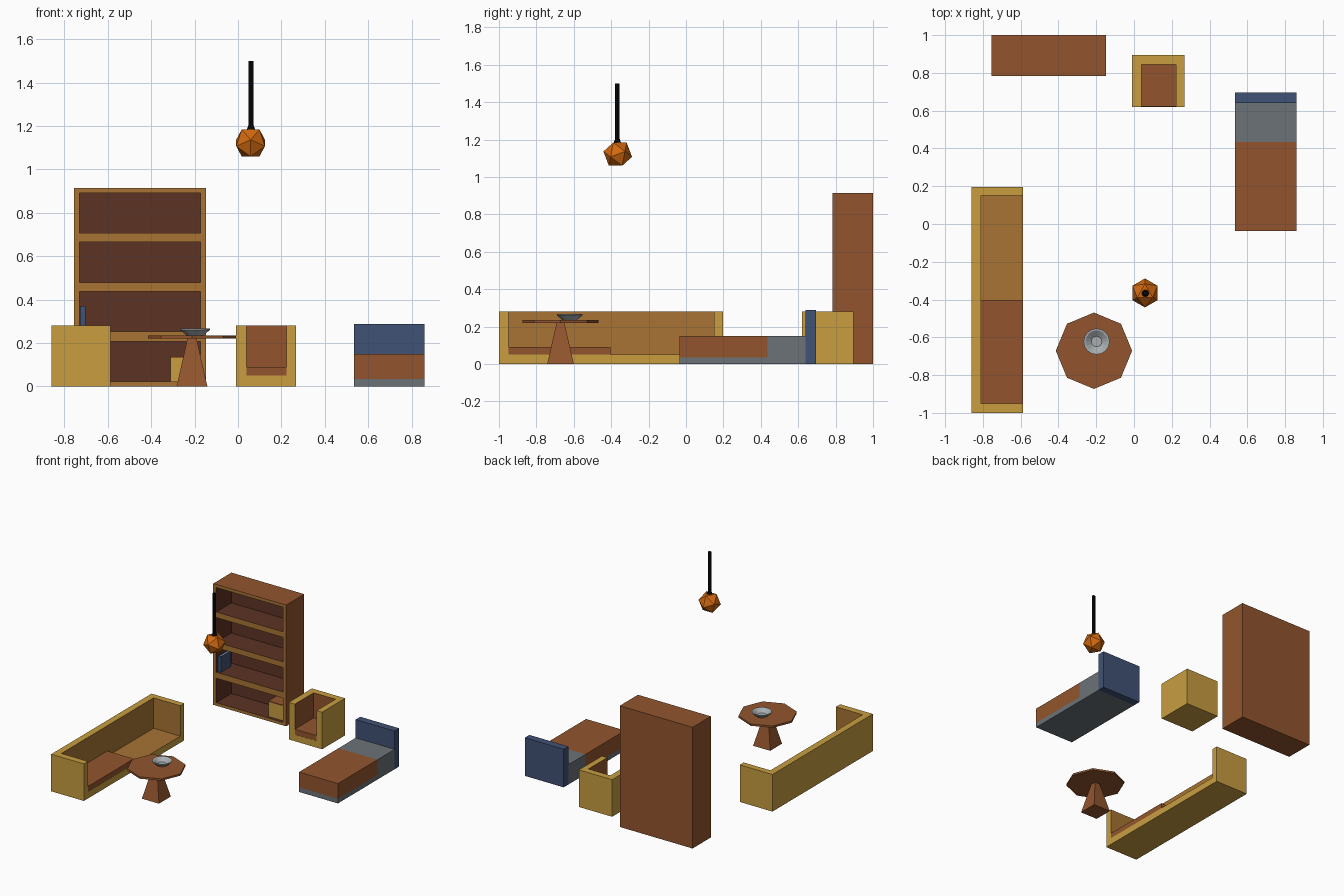
import bpy, bmesh, math
from mathutils import Vector, Matrix

if "Cube" in bpy.data.objects:
    bpy.data.objects.remove(bpy.data.objects["Cube"])


def material(name, hexcode):
    lin = []
    for i in (0, 2, 4):
        c = int(hexcode[i:i + 2], 16) / 255
        lin.append(c / 12.92 if c <= 0.04045 else ((c + 0.055) / 1.055) ** 2.4)
    m = bpy.data.materials.new(name)
    m.diffuse_color = (*lin, 1)
    m.use_nodes = True
    m.node_tree.nodes["Principled BSDF"].inputs["Base Color"].default_value = m.diffuse_color
    return m


YELLOW = material("mustard yellow", "C89D40")
BROWN = material("wood brown", "92552D")
TAN = material("tan", "A87434")
DARK = material("dark brown", "5C3324")
BLUE = material("slate blue", "405275")
GREY = material("bedding grey", "6C7277")
SILVER = material("light grey", "A8AEB0")
ORANGE = material("lamp orange", "D2690F")
BLACK = material("cord black", "0A0A0A")


def finish(name, bm, mats, rule=None):
    """Turn a bmesh into an object; rule(face) gives the material index."""
    bmesh.ops.recalc_face_normals(bm, faces=bm.faces)
    if rule:
        for f in bm.faces:
            f.material_index = rule(f)
    me = bpy.data.meshes.new(name)
    bm.to_mesh(me)
    bm.free()
    for m in mats:
        me.materials.append(m)
    ob = bpy.data.objects.new(name, me)
    bpy.context.collection.objects.link(ob)
    return ob


def add_box(bm, x0, x1, y0, y1, z0, z1):
    mat = Matrix.Translation(((x0 + x1) / 2, (y0 + y1) / 2, (z0 + z1) / 2)) \
        @ Matrix.Diagonal((x1 - x0, y1 - y0, z1 - z0, 1))
    bmesh.ops.create_cube(bm, size=1, matrix=mat)


def box(name, mat, *dims):
    bm = bmesh.new()
    add_box(bm, *dims)
    return finish(name, bm, [mat])


def cone(name, mat, loc, r1, r2, h, n, turn=0.0):
    bm = bmesh.new()
    bmesh.ops.create_cone(bm, cap_ends=True, segments=n, radius1=r1, radius2=r2, depth=h,
                          matrix=Matrix.Translation(loc) @ Matrix.Rotation(turn, 4, 'Z'))
    return finish(name, bm, [mat])


def tub_seat(name, plan, floor, inner):
    """U-shaped walls with a floor between them; inside faces get another colour."""
    bm = bmesh.new()
    base = bm.faces.new([bm.verts.new((x, y, 0)) for x, y in plan])
    ext = bmesh.ops.extrude_face_region(bm, geom=[base], use_keep_orig=True)["geom"]
    for v in ext:
        if isinstance(v, bmesh.types.BMVert):
            v.co.z = 0.28
    add_box(bm, *floor, 0, 0.05)
    xs, ys = [p[0] for p in plan], [p[1] for p in plan]

    def rule(f):
        c = f.calc_center_median()
        inside = (min(xs) + .005 < c.x < max(xs) - .005 and
                  min(ys) + .005 < c.y < max(ys) - .005 and 0.005 < c.z < 0.275)
        # arm inner faces run out to the open side but stay inside in the middle
        return 1 if inside else 0
    return finish(name, bm, [YELLOW, inner], rule)


# Sofa, open towards +x
tub_seat("sofa_frame",
         [(-.86, -1), (-.587, -1), (-.587, -.95), (-.81, -.95),
          (-.81, .15), (-.587, .15), (-.587, .197), (-.86, .197)],
         (-.81, -.587, -.95, .15), TAN)
box("sofa_cushion", BROWN, -.81, -.588, -.95, -.403, .05, .09)

# Armchair, open towards -y
tub_seat("armchair_frame",
         [(-.01, .62), (.04, .62), (.04, .845), (.223, .845),
          (.223, .62), (.268, .62), (.268, .895), (-.01, .895)],
         (.04, .223, .62, .845), BROWN)
box("armchair_cushion", BROWN, .04, .223, .621, .845, .05, .09)

# Bookcase: one box, cut into a grid, openings pushed in
X0, X1, Y0, Y1, ZT = -.755, -.147, .783, 1.0, .915
openings = [(.023, .207), (.252, .437), (.48, .665), (.707, .892)]
bm = bmesh.new()
add_box(bm, X0, X1, Y0, Y1, 0, ZT)
cuts = [((x, 0, 0), (1, 0, 0)) for x in (X0 + .025, X1 - .025)]
cuts += [((0, 0, z), (0, 0, 1)) for pair in openings for z in pair]
for co, no in cuts:
    bmesh.ops.bisect_plane(bm, geom=bm.verts[:] + bm.edges[:] + bm.faces[:],
                           plane_co=co, plane_no=no)
bm.normal_update()
holes = []
for f in bm.faces:
    c = f.calc_center_median()
    if f.normal.y < -.9 and X0 + .03 < c.x < X1 - .03 and any(a < c.z < b for a, b in openings):
        holes.append(f)
for f in bmesh.ops.extrude_discrete_faces(bm, faces=holes)["faces"]:
    bmesh.ops.translate(bm, verts=f.verts[:], vec=(0, .18, 0))


def shelf_rule(f):
    c = f.calc_center_median()
    if c.y < Y0 + .001:
        return 1
    if X0 + .01 < c.x < X1 - .01 and c.y < Y1 - .01 and .01 < c.z < ZT - .01:
        return 2
    return 0


finish("bookcase", bm, [BROWN, TAN, DARK], shelf_rule)

# Book on the second shelf: covers, spine and pages
bm = bmesh.new()
add_box(bm, -.728, -.723, .80, .92, .252, .37)
add_box(bm, -.708, -.703, .80, .92, .252, .37)
add_box(bm, -.723, -.708, .80, .805, .252, .37)
finish("book_cover", bm, [BLUE])
box("book_pages", SILVER, -.723, -.708, .805, .918, .252, .366)

# Storage box on the bottom shelf
box("storage_box", YELLOW, -.31, -.18, .805, .93, .023, .132)
box("storage_box_lid", BROWN, -.31, -.18, .805, .93, .132, .14)

# Bed
box("bed_base", GREY, .535, .86, -.036, .64, 0, .035)
box("bed_mattress", GREY, .535, .86, .435, .64, .035, .15)
box("bed_blanket", BROWN, .535, .86, -.036, .435, .035, .15)
box("headboard", BLUE, .535, .86, .64, .695, 0, .288)

# Round table with a tapered square foot
cone("table_top", BROWN, (-.212, -.671, .227), .202, .202, .014, 8)
cone("table_foot", BROWN, (-.212, -.671, .11), .071 * math.sqrt(2), .021 * math.sqrt(2),
     .22, 4, math.pi / 4)

# Bowl: turned profile
bm = bmesh.new()
profile = [(0, .235), (.038, .235), (.069, .261), (.069, .267), (.058, .265), (.028, .242), (0, .242)]
vs = [bm.verts.new((r, 0, z)) for r, z in profile]
es = [bm.edges.new(p) for p in zip(vs, vs[1:])]
bmesh.ops.spin(bm, geom=vs + es, cent=(0, 0, 0), axis=(0, 0, 1), angle=math.tau,
               steps=16, use_merge=True)
bmesh.ops.remove_doubles(bm, verts=bm.verts, dist=1e-5)
bmesh.ops.translate(bm, verts=bm.verts, vec=(-.198, -.622, 0))
finish("bowl", bm, [SILVER])

# Hanging lamp: icosahedron standing on a face, one vertex turned to the front
bm = bmesh.new()
bmesh.ops.create_icosphere(bm, subdivisions=1, radius=.078)
bm.normal_update()
bm.faces.ensure_lookup_table()
rot = bm.faces[0].normal.rotation_difference(Vector((0, 0, 1))).to_matrix()
bmesh.ops.rotate(bm, verts=bm.verts, cent=(0, 0, 0), matrix=rot)
v = next(v for v in bm.verts if 0 < v.co.z < .03)
turn = -math.pi / 2 - math.atan2(v.co.y, v.co.x)
bmesh.ops.rotate(bm, verts=bm.verts, cent=(0, 0, 0), matrix=Matrix.Rotation(turn, 3, 'Z'))
bmesh.ops.translate(bm, verts=bm.verts, vec=(.058, -.365, 1.122))
finish("lamp_shade", bm, [ORANGE])
cone("lamp_cap", BLACK, (.06, -.367, 1.193), .02, .012, .022, 8)
cone("lamp_cord", BLACK, (.06, -.367, 1.345), .012, .012, .31, 8)
